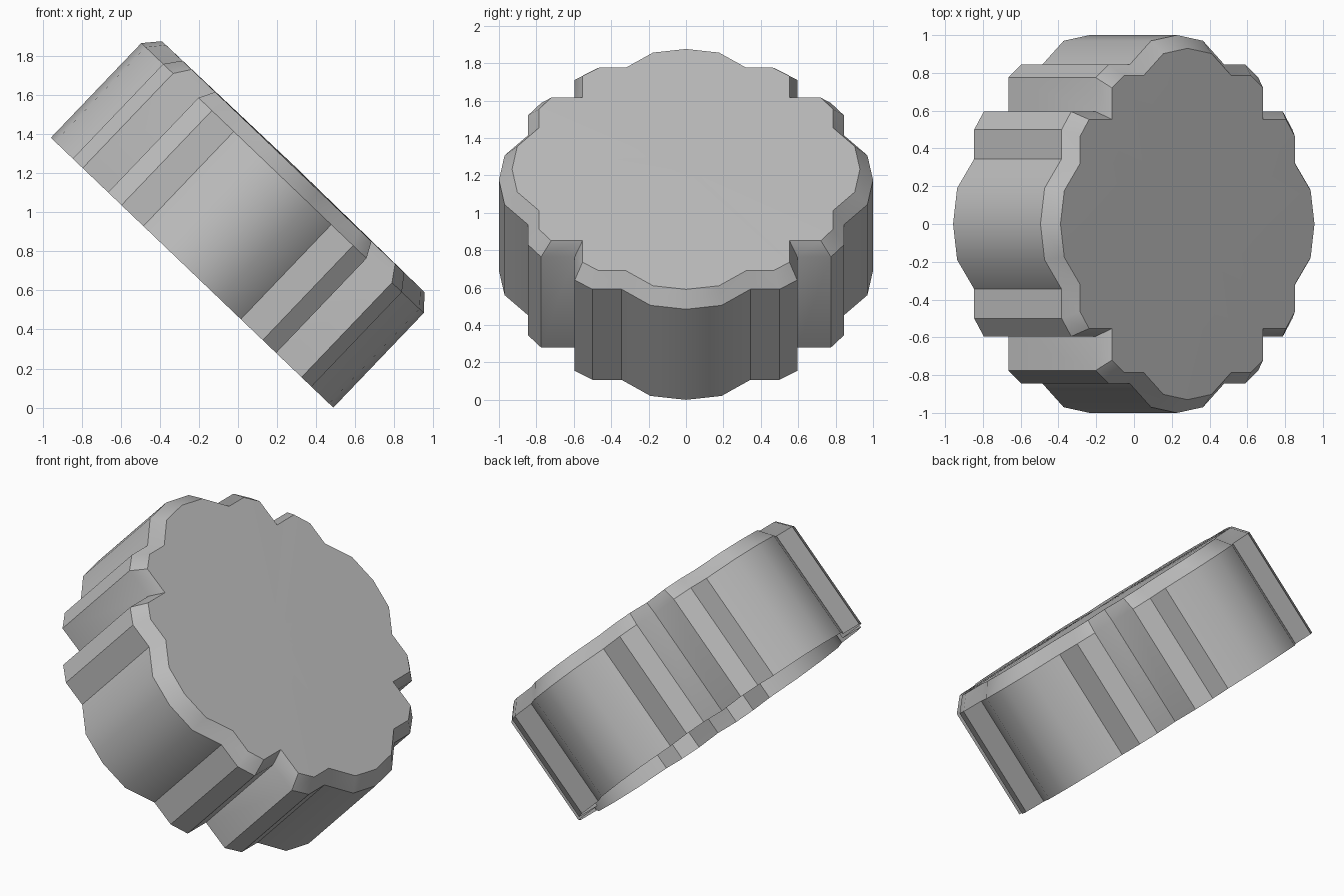
import bpy, bmesh, math
from mathutils import Matrix

cube = bpy.data.objects.get("Cube")
if cube:
    bpy.data.objects.remove(cube, do_unlink=True)

TILT = math.radians(43.7)
SIDE_HEIGHT, RIM_HEIGHT, CROWN_HEIGHT = 0.67, 0.75, 0.757
RIM_SCALE = 0.93

# Plain grey plastic
grey = bpy.data.materials.new("grey plastic")
grey.use_nodes = True
colour = (0.5, 0.5, 0.5, 1)
grey.diffuse_color = colour
grey.node_tree.nodes["Principled BSDF"].inputs["Base Color"].default_value = colour

# One eighth of the gripped outline, mirrored over the diagonal, then turned four times
eighth = [(1, 0), (0.97, 0.19), (0.845, 0.345), (0.845, 0.5), (0.775, 0.595), (0.595, 0.595)]
quarter = eighth + [(y, x) for x, y in reversed(eighth[1:-1])]
outline = []
for turn in range(4):
    for x, y in quarter:
        for _ in range(turn):
            x, y = -y, x
        outline.append((x, y))

# Open-bottomed shell: walls, chamfer and shallow crown
bm = bmesh.new()


def ring(height, scale=1):
    return [bm.verts.new((x * scale, y * scale, height)) for x, y in outline]


rings = [ring(0), ring(SIDE_HEIGHT), ring(RIM_HEIGHT, RIM_SCALE)]
count = len(outline)
for low, high in zip(rings, rings[1:]):
    for i in range(count):
        j = (i + 1) % count
        bm.faces.new((low[i], low[j], high[j], high[i]))
crown = bm.verts.new((0, 0, CROWN_HEIGHT))
for i in range(count):
    bm.faces.new((rings[-1][i], rings[-1][(i + 1) % count], crown))

# Lean the cap onto its lower rim
lean = Matrix.Translation((-0.235, 0, math.sin(TILT))) @ Matrix.Rotation(TILT, 4, 'Y')
bm.transform(lean)
mesh = bpy.data.meshes.new("ridged_cap")
bm.to_mesh(mesh)
bm.free()
mesh.materials.append(grey)

cap = bpy.data.objects.new("ridged_cap", mesh)
bpy.context.collection.objects.link(cap)
bpy.ops.object.select_all(action='DESELECT')
cap.select_set(True)
bpy.context.view_layer.objects.active = cap
bpy.ops.object.shade_smooth_by_angle(angle=math.radians(35))
